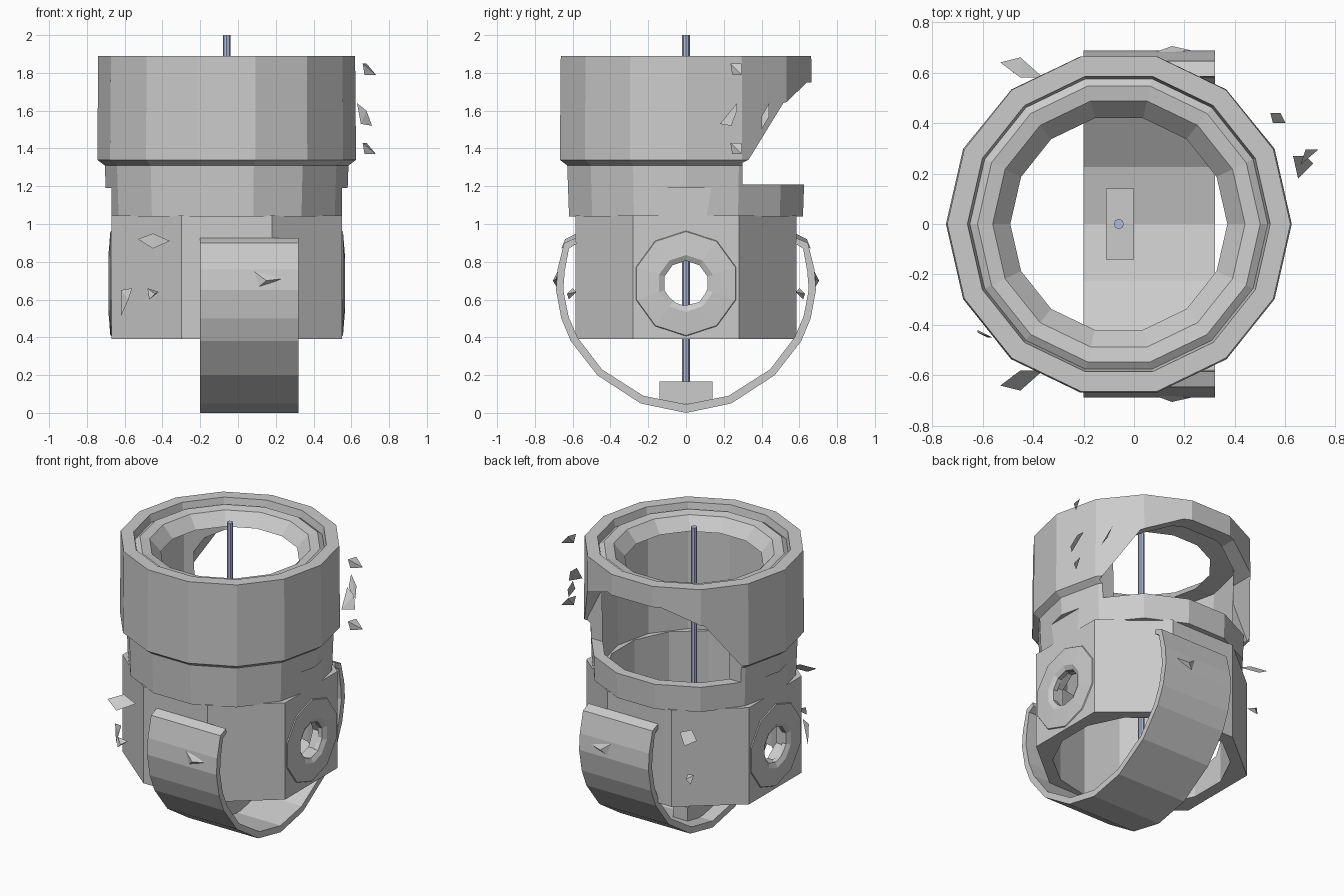
import bpy, bmesh
from math import sin, cos, pi
from mathutils import Matrix, Vector

if "Cube" in bpy.data.objects:
    bpy.data.objects.remove(bpy.data.objects["Cube"])

CX = -0.06  # axis of the body


def finish(name, bm):
    bmesh.ops.recalc_face_normals(bm, faces=bm.faces)
    me = bpy.data.meshes.new(name)
    bm.to_mesh(me)
    bm.free()
    ob = bpy.data.objects.new(name, me)
    bpy.context.collection.objects.link(ob)
    return ob


def lathe(name, profile, n, mat):
    """Closed (r, z) profile spun about z, then placed with a matrix."""
    bm = bmesh.new()
    rings = [[bm.verts.new(mat @ Vector((r * cos(2 * pi * i / n), r * sin(2 * pi * i / n), z)))
              for r, z in profile] for i in range(n)]
    m = len(profile)
    for i in range(n):
        a, b = rings[i], rings[(i + 1) % n]
        for j in range(m):
            k = (j + 1) % m
            bm.faces.new((a[j], b[j], b[k], a[k]))
    return finish(name, bm)


def prism(name, pts, vec):
    """Polygon of 3D points extruded along a vector."""
    bm = bmesh.new()
    f = bm.faces.new([bm.verts.new(p) for p in pts])
    ext = bmesh.ops.extrude_face_region(bm, geom=[f], use_keep_orig=True)
    bmesh.ops.translate(bm, vec=vec, verts=[v for v in ext["geom"] if isinstance(v, bmesh.types.BMVert)])
    return finish(name, bm)


def box(name, x0, x1, y0, y1, z0, z1):
    return prism(name, [(x0, y0, z0), (x1, y0, z0), (x1, y1, z0), (x0, y1, z0)], (0, 0, z1 - z0))


def cyl(name, r, depth, n, mat):
    bm = bmesh.new()
    bmesh.ops.create_cone(bm, cap_ends=True, segments=n, radius1=r, radius2=r, depth=depth, matrix=mat)
    return finish(name, bm)


def cut(ob, cutter):
    cutter.hide_render = True
    mod = ob.modifiers.new("cut", 'BOOLEAN')
    mod.operation = 'DIFFERENCE'
    mod.solver = 'EXACT'
    mod.object = cutter
    bpy.context.view_layer.objects.active = ob
    bpy.ops.object.modifier_apply(modifier=mod.name)
    bpy.data.objects.remove(cutter)


def shard(name, loc, tri, tip):
    """Small loose chip: a triangle with a raised tip."""
    bm = bmesh.new()
    v = [bm.verts.new(Vector(loc) + Vector(p)) for p in tri + [tip]]
    for a, b, c in ((0, 1, 2), (0, 1, 3), (1, 2, 3), (2, 0, 3)):
        bm.faces.new((v[a], v[b], v[c]))
    return finish(name, bm)


# Upper collar with inner lip ring
collar = lathe("upper_collar", [
    (.635, 1.04), (.645, 1.31), (.685, 1.34), (.68, 1.89), (.60, 1.89), (.59, 1.84),
    (.56, 1.86), (.50, 1.85), (.43, 1.77), (.58, 1.79), (.57, 1.04)], 14,
    Matrix.Translation((CX, 0, 0)))

# Arched opening at the back
half = [(.59, 1.21), (.59, 1.34), (.44, 1.64), (.2, 1.75)]
arch = half + [(-x, z) for x, z in reversed(half)]
cut(collar, prism("arch_cutter", [(CX + x, .3, z) for x, z in arch], (0, .7, 0)))

# Notches where the side faces rise into the collar
for s in (1, -1):
    xs = sorted((CX + s * .61, CX + s * .8))
    cut(collar, box("notch_cutter", xs[0], xs[1], -.16, .16, .9, 1.19))

# Eight-sided lower housing, hollow, with side portholes
quarter = [(.61, .28), (.24, .585)]
oct_pts = quarter + [(-x, y) for x, y in reversed(quarter)]
oct_pts += [(-x, -y) for x, y in oct_pts]
housing = prism("lower_housing", [(CX + x, y, .39) for x, y in oct_pts], (0, 0, .655))
cut(housing, cyl("bore_cutter", .545, 2, 14, Matrix.Translation((CX, 0, .8))))
cut(housing, cyl("port_cutter", .13, 3, 7, Matrix.Translation((CX, 0, .69)) @ Matrix.Rotation(pi / 2, 4, 'Y')))

# Raised porthole rims
for s, label in ((1, "right"), (-1, "left")):
    m = Matrix.Translation((CX + s * .61, 0, .685)) @ Matrix.Rotation(s * pi / 2, 4, 'Y')
    lathe("porthole_rim_" + label, [(.285, -.01), (.275, .006), (.15, .016), (.12, 0), (.12, -.03), (.2, -.03)], 10, m)

# U-shaped strap under the housing
outer = [(.585, .925), (.645, .9), (.68, .76), (.688, .65), (.66, .5), (.61, .38), (.47, .2), (.24, .05)]
inner = [(.58, .895), (.62, .87), (.642, .75), (.65, .65), (.622, .51), (.575, .4), (.445, .23), (.225, .09)]
out_pts = outer + [(0, 0)] + [(-y, z) for y, z in reversed(outer)]
in_pts = inner + [(0, .045)] + [(-y, z) for y, z in reversed(inner)]
prism("under_strap", [(-.2, y, z) for y, z in out_pts + in_pts[::-1]], (.52, 0, 0))

# Rod and its foot block
box("rod_foot", -.11, 0, -.14, .14, .05, .165)
rod = cyl("centre_rod", .02, 1.86, 8, Matrix.Translation((CX, 0, 1.07)))
blue = bpy.data.materials.new("rod_blue")
blue.diffuse_color = (.45, .5, .72, 1)
blue.use_nodes = True
blue.node_tree.nodes["Principled BSDF"].inputs["Base Color"].default_value = blue.diffuse_color
rod.data.materials.append(blue)

# Loose chips, mirrored front and back on the housing and strap
for s in (1, -1):
    tag = "back" if s > 0 else "front"
    shard("upper_chip_" + tag, (-.45, s * .61, .91),
          [(-.08, s * .03, .01), (.09, -s * .03, 0), (0, -s * .03, .04)], (0, s * .05, -.04))
    shard("lower_chip_" + tag, (-.45, s * .6, .63),
          [(-.03, 0, .03), (.03, -s * .02, .01), (-.02, s * .02, -.03)], (.01, s * .03, 0))
    shard("strap_chip_" + tag, (.15, s * .675, .7),
          [(-.08, 0, .06), (.08, s * .012, .01), (-.06, 0, -.05)], (0, s * .03, 0))
shard("side_chip", (-.6, -.43, .6), [(-.02, 0, .05), (.04, -.02, .06), (-.02, .01, -.09)], (.02, -.02, 0))

# Loose chips beside the collar
for z in (1.82, 1.4):
    shard("collar_chip", (.69, .265, z), [(-.03, -.03, .03), (.04, .03, -.03), (-.01, .03, .03)], (-.02, -.02, -.03))
shard("collar_chip_tall", (.67, .23, 1.58), [(-.04, .04, .06), (.04, .01, -.06), (-.02, -.05, -.05)], (.01, .04, .02))
shard("collar_chip_back", (.57, .42, 1.57), [(-.03, .02, .07), (.03, -.02, -.07), (.01, .02, 0)], (-.02, -.02, 0))
